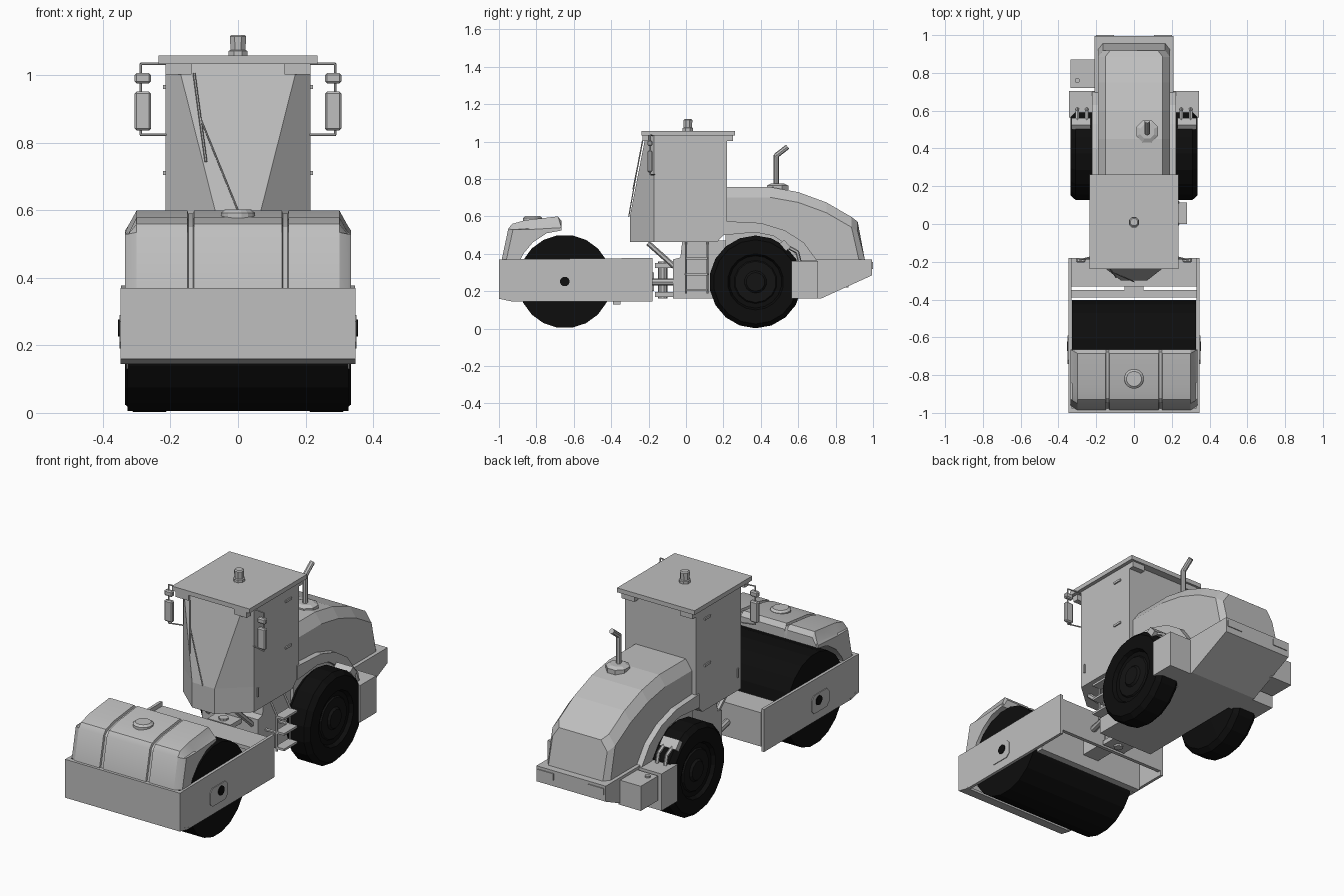
import bpy, bmesh, math
from mathutils import Vector, Matrix

def material(name, v):
    m = bpy.data.materials.new(name)
    m.diffuse_color = (v, v, v, 1)
    return m

GREY = material("light grey", 0.52)
BLACK = material("rubber black", 0.004)
RIM = material("rim black", 0.007)

# ---------- helpers ----------
def finish(name, bm, mat, smooth=False):
    bmesh.ops.recalc_face_normals(bm, faces=bm.faces)
    me = bpy.data.meshes.new(name)
    bm.to_mesh(me)
    bm.free()
    me.materials.append(mat)
    ob = bpy.data.objects.new(name, me)
    bpy.context.collection.objects.link(ob)
    if smooth:
        bpy.ops.object.select_all(action='DESELECT')
        ob.select_set(True)
        bpy.context.view_layer.objects.active = ob
        bpy.ops.object.shade_smooth_by_angle(angle=math.radians(28))
    return ob

def loft(name, rings, mat=GREY, smooth=False):
    """Skin a row of closed rings and cap both ends."""
    bm = bmesh.new()
    vs = [[bm.verts.new(p) for p in r] for r in rings]
    n = len(vs[0])
    for a, b in zip(vs, vs[1:]):
        for i in range(n):
            j = (i + 1) % n
            bm.faces.new((a[i], a[j], b[j], b[i]))
    bm.faces.new(vs[0])
    bm.faces.new(vs[-1])
    return finish(name, bm, mat, smooth)

def prism(name, x0, x1, prof, mat=GREY):
    """Extrude a (y, z) profile along x."""
    return loft(name, [[(x, y, z) for y, z in prof] for x in (x0, x1)], mat)

def box(name, x0, x1, y0, y1, z0, z1, mat=GREY):
    return prism(name, x0, x1, [(y0, z0), (y1, z0), (y1, z1), (y0, z1)], mat)

def lathe(name, prof, origin, axis, n, mat=GREY):
    """Revolve (radius, distance) pairs about an x or z axis."""
    o, rings = Vector(origin), []
    for r, d in prof:
        ring = []
        for k in range(n):
            a = 2 * math.pi * (k + 0.5) / n
            c, s = r * math.cos(a), r * math.sin(a)
            ring.append(o + Vector((d, c, s) if axis == 'x' else (c, s, d)))
        rings.append(ring)
    return loft(name, rings, mat)

def rod(name, pts, r=0.005, mat=GREY, n=6):
    """Straight round bars joined along a path."""
    bm = bmesh.new()
    for p, q in zip(pts, pts[1:]):
        p, q = Vector(p), Vector(q)
        d = q - p
        m = Matrix.Translation((p + q) / 2) @ d.to_track_quat('Z', 'Y').to_matrix().to_4x4()
        bmesh.ops.create_cone(bm, cap_ends=True, segments=n, radius1=r, radius2=r,
                              depth=d.length + r * 0.6, matrix=m)
    return finish(name, bm, mat)

SIDES = (("right", 1), ("left", -1))

# ---------- drum and its frame ----------
lathe("drum", [(0.25, -0.328), (0.25, 0.328)], (0, -0.648, 0.252), 'x', 20, BLACK)
box("front_plate", -0.348, 0.348, -1.0, -0.975, 0.16, 0.37)
prism("front_plate_lip", -0.348, 0.348, [(-1, 0.16), (-0.93, 0.145), (-0.925, 0.155), (-0.975, 0.17)])
box("rear_deck", -0.33, 0.33, -0.33, -0.18, 0.335, 0.355)
box("rear_deck_wall", -0.33, 0.33, -0.20, -0.18, 0.17, 0.335)
box("scraper_beam", -0.33, 0.33, -0.39, -0.35, 0.13, 0.30)
box("hinge_beam", -0.05, 0.05, -0.37, -0.17, 0.20, 0.30)
for s, k in SIDES:
    prism(s + "_frame_plate", k * 0.331, k * 0.347,
          [(-1, 0.16), (-0.93, 0.145), (-0.18, 0.145), (-0.18, 0.378), (-1, 0.37)])
    prism(s + "_hub_plate", k * 0.347, k * 0.351,
          [(-0.72, 0.19), (-0.61, 0.19), (-0.59, 0.21), (-0.59, 0.27),
           (-0.61, 0.29), (-0.72, 0.29), (-0.74, 0.27), (-0.74, 0.21)])
    lathe(s + "_drum_axle", [(0.026, k * 0.345), (0.026, k * 0.355)], (0, -0.648, 0.252), 'x', 12, BLACK)

# ---------- drum cover: side outline lofted across, with two grooves ----------
COVER = [(-0.985, 0.37), (-0.95, 0.535), (-0.93, 0.56), (-0.86, 0.58), (-0.685, 0.60), (-0.665, 0.575),
         (-0.665, 0.525), (-0.745, 0.51), (-0.82, 0.46), (-0.87, 0.40), (-0.885, 0.37)]
def cover_ring(x, drop, inset):
    out = []
    for y, z in COVER:
        if z > 0.53:
            out.append((x, min(y + inset, -0.665), max(z - drop, 0.53)))
        else:
            out.append((x, y + (inset if y < -0.9 else 0), z))
    return out
half = [(0.335, 0.06, 0.025), (0.325, 0.045, 0.015), (0.30, 0, 0), (0.15, 0, 0), (0.147, 0.01, 0.008),
        (0.133, 0.01, 0.008), (0.13, 0, 0)]
loft("drum_cover", [cover_ring(-x, d, i) for x, d, i in half] +
     [cover_ring(x, d, i) for x, d, i in reversed(half)], GREY, True)
lathe("filler_cap", [(0.052, 0.57), (0.052, 0.592), (0.04, 0.602)], (0, -0.82, 0), 'z', 16)

# ---------- articulation joint ----------
lathe("joint_pin", [(0.025, 0.16), (0.025, 0.36)], (0, -0.125, 0), 'z', 10)
for i, z in enumerate((0.17, 0.325)):
    box(f"joint_lug_{i}", -0.07, 0.07, -0.165, -0.06, z, z + 0.025)
for s, k in SIDES:
    rod(s + "_steering_arm", [(k * 0.12, -0.20, 0.25), (k * 0.15, -0.06, 0.25)], 0.018, GREY, 8)
    rod(s + "_cab_brace", [(k * 0.13, -0.20, 0.455), (k * 0.13, -0.06, 0.33)], 0.014)

# ---------- rear chassis ----------
prism("chassis", -0.17, 0.17, [(-0.07, 0.16), (0.70, 0.16), (0.70, 0.40), (0.22, 0.47), (-0.02, 0.47),
                               (-0.03, 0.38), (-0.07, 0.37)])
prism("rear_counterweight", -0.21, 0.21,
      [(0.56, 0.16), (0.72, 0.16), (0.995, 0.285), (0.995, 0.37), (0.56, 0.37)])
for s, k in SIDES:
    box(s + "_side_box", k * 0.20, k * 0.345, 0.565, 0.705, 0.16, 0.362)
    box(s + "_tail_light", k * 0.105, k * 0.20, 0.99, 1.0, 0.32, 0.355)
box("battery_box", -0.335, -0.20, 0.72, 0.87, 0.22, 0.355)
lathe("battery_cap", [(0.014, 0.35), (0.014, 0.365)], (-0.30, 0.76, 0), 'z', 8)

# ---------- rear wheels, fenders and scrapers ----------
TYRE = [(0.10, 0.18), (0.225, 0.19), (0.248, 0.215), (0.248, 0.31), (0.225, 0.335), (0.15, 0.335),
        (0.14, 0.315), (0.05, 0.315)]
FENDER = [(0.20, 0.575), (0.40, 0.565), (0.53, 0.525), (0.63, 0.46), (0.70, 0.365),
          (0.61, 0.365), (0.55, 0.44), (0.47, 0.495), (0.37, 0.515), (0.20, 0.50)]
for s, k in SIDES:
    lathe(s + "_tyre", [(r, k * d) for r, d in TYRE], (0, 0.372, 0.25), 'x', 18, BLACK)
    lathe(s + "_rim", [(0.12, k * 0.31), (0.11, k * 0.322), (0.06, k * 0.322), (0.05, k * 0.333), (0.03, k * 0.333)],
          (0, 0.372, 0.25), 'x', 14, RIM)
    prism(s + "_fender", k * 0.15, k * 0.222, FENDER)
    prism(s + "_tyre_scraper", k * 0.23, k * 0.33, [(0.50, 0.455), (0.535, 0.415), (0.56, 0.435), (0.525, 0.475)])
    for i, x in enumerate((0.25, 0.30)):
        rod(f"{s}_scraper_strut_{i}", [(k * x, 0.53, 0.445), (k * x, 0.595, 0.41), (k * x, 0.61, 0.35)], 0.01)

# ---------- engine hood ----------
def hood_ring(yt, yb, zt, w):
    c = 0.055
    return [(-w, yb, 0.365), (-w, yt, zt - c), (-w + 0.038, yt, zt),
            (w - 0.038, yt, zt), (w, yt, zt - c), (w, yb, 0.365)]
loft("engine_hood", [hood_ring(*a) for a in [
    (0.21, 0.21, 0.757, 0.19), (0.45, 0.45, 0.757, 0.19), (0.60, 0.60, 0.73, 0.19), (0.75, 0.75, 0.675, 0.19),
    (0.885, 0.925, 0.597, 0.19), (0.918, 0.957, 0.572, 0.165)]])
lathe("exhaust_base", [(0.062, 0.74), (0.062, 0.765), (0.04, 0.775)], (0.07, 0.49, 0), 'z', 8)
rod("exhaust_pipe", [(0.07, 0.482, 0.76), (0.07, 0.482, 0.925), (0.07, 0.54, 0.97)], 0.014, GREY, 8)

# ---------- cab: narrow nose low down, wide windshield at the top ----------
def cab_ring(z, nose_x, nose_y, back):
    return [(-nose_x, nose_y, z), (nose_x, nose_y, z), (0.215, -0.17, z),
            (0.215, back, z), (-0.215, back, z), (-0.215, -0.17, z)]
loft("cab", [cab_ring(0.462, 0.068, -0.30, 0.165), cab_ring(0.52, 0.068, -0.30, 0.22),
             cab_ring(0.60, 0.068, -0.30, 0.22), cab_ring(1.036, 0.178, -0.215, 0.22)])
box("cab_roof", -0.235, 0.235, -0.237, 0.262, 1.034, 1.058)
lathe("beacon", [(0.03, 1.055), (0.03, 1.072), (0.024, 1.075), (0.026, 1.115), (0.02, 1.12)], (0, 0.01, 0), 'z', 8)
rod("wiper_arm", [(0, -0.306, 0.60), (-0.11, -0.258, 0.87)], 0.003)
rod("wiper_blade", [(-0.095, -0.283, 0.745), (-0.112, -0.258, 0.87), (-0.13, -0.232, 1.005)], 0.004)

for s, k in SIDES:
    # work lights under the roof
    box(s + "_front_light", k * 0.138, k * 0.215, -0.232, -0.20, 1.002, 1.034)
    box(s + "_rear_light", k * 0.138, k * 0.215, 0.22, 0.25, 1.002, 1.034)
    # mirrors on a wire bracket
    rod(s + "_mirror_bracket", [(k * 0.21, -0.18, 1.034), (k * 0.288, -0.19, 1.034),
                                (k * 0.288, -0.19, 0.824), (k * 0.213, -0.17, 0.824)], 0.004)
    for part, z0, z1 in (("large", 0.836, 0.952), ("small", 0.976, 1.007)):
        b = box(f"{s}_{part}_mirror", k * 0.258, k * 0.306, -0.205, -0.18, z0, z1)
        m = b.modifiers.new("edge", 'BEVEL')
        m.width, m.segments = 0.006, 1
    # door hinges and handle
    for i, z in enumerate((0.965, 0.71)):
        box(f"{s}_door_hinge_{i}", k * 0.213, k * 0.222, 0.10, 0.15, z - 0.006, z + 0.006)
    box(s + "_door_handle", k * 0.213, k * 0.222, -0.143, -0.135, 0.535, 0.585)

# ---------- access ladder on the right ----------
for i, z in enumerate((0.20, 0.285, 0.37)):
    box(f"step_{i}", 0.225, 0.28, 0.0, 0.115, z, z + 0.012)
for i, y in enumerate((0.0, 0.115)):
    rod(f"ladder_rail_{i}", [(0.235, y, 0.19), (0.235, y, 0.382), (0.19, y, 0.465)], 0.006)
    rod(f"ladder_stay_{i}", [(0.16, y, 0.29), (0.235, y, 0.29)], 0.008)
